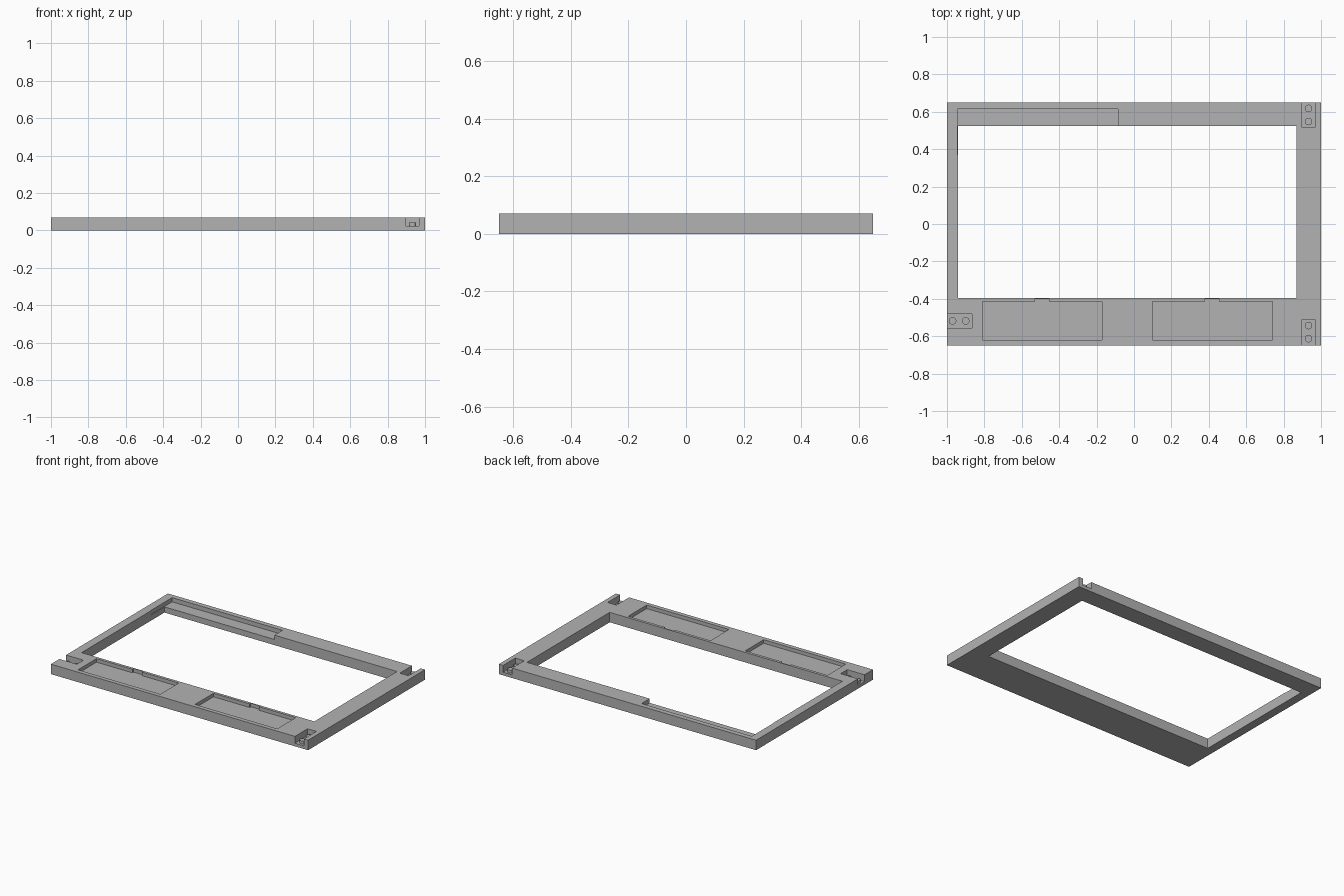
import bpy
import bmesh
from mathutils import Vector

if "Cube" in bpy.data.objects:
    bpy.data.objects.remove(bpy.data.objects["Cube"], do_unlink=True)

HEIGHT = 0.07
ABOVE = HEIGHT + 0.05
POCKET_FLOOR = 0.045
SLOT_FLOOR = 0.022
PEG_TOP = 0.042

grey = bpy.data.materials.new("plain grey")
grey.use_nodes = True
colour = (0.45, 0.45, 0.45, 1)
grey.diffuse_color = colour
grey.node_tree.nodes["Principled BSDF"].inputs["Base Color"].default_value = colour


def box(name, low, high):
    """Box spanning two opposite corners."""
    low, high = Vector(low), Vector(high)
    bm = bmesh.new()
    bmesh.ops.create_cube(bm, size=1)
    bmesh.ops.scale(bm, vec=high - low, verts=bm.verts)
    bmesh.ops.translate(bm, vec=(low + high) / 2, verts=bm.verts)
    mesh = bpy.data.meshes.new(name)
    bm.to_mesh(mesh)
    bm.free()
    obj = bpy.data.objects.new(name, mesh)
    bpy.context.collection.objects.link(obj)
    return obj


def cut(target, x0, x1, y0, y1, floor):
    """Remove a box-shaped recess that is open at the top."""
    cutter = box("cutter", (x0, y0, floor), (x1, y1, ABOVE))
    cutter.hide_render = True
    mod = target.modifiers.new("recess", "BOOLEAN")
    mod.operation = "DIFFERENCE"
    mod.solver = "EXACT"
    mod.object = cutter
    bpy.context.view_layer.objects.active = target
    bpy.ops.object.modifier_apply(modifier=mod.name)
    bpy.data.objects.remove(cutter, do_unlink=True)


def peg(name, x, y):
    bpy.ops.mesh.primitive_cylinder_add(
        vertices=32, radius=0.02, depth=PEG_TOP - SLOT_FLOOR + 0.004,
        location=(x, y, (PEG_TOP + SLOT_FLOOR - 0.004) / 2))
    obj = bpy.context.object
    obj.name = name
    obj.data.materials.append(grey)
    bpy.ops.object.shade_smooth_by_angle()


# Rectangular frame with an off-centre window
frame = box("frame", (-1, -0.65, 0), (1, 0.65, HEIGHT))
frame.data.materials.append(grey)
cut(frame, -0.94, 0.87, -0.395, 0.525, -0.05)

# Two shallow pockets on the wide front rail, each with a finger notch
for x in (-0.81, 0.10):
    cut(frame, x, x + 0.64, -0.62, -0.415, POCKET_FLOOR)
    cut(frame, x + 0.28, x + 0.355, -0.43, -0.402, POCKET_FLOOR)

# Ledge along the back rail, with a thin relief in the side rail
cut(frame, -0.943, -0.085, 0.50, 0.615, 0.04)
cut(frame, -0.943, -0.93, 0.37, 0.51, 0.04)

# Connector slots open to the outer edges
cut(frame, 0.898, 0.967, -0.70, -0.51, SLOT_FLOOR)
cut(frame, 0.898, 0.967, 0.515, 0.70, SLOT_FLOOR)
cut(frame, -1.05, -0.865, -0.555, -0.482, SLOT_FLOOR)

# Pairs of round pegs in the slots
for i, offset in enumerate((0, 0.07), 1):
    peg(f"front_peg_{i}", 0.933, -0.613 + offset)
    peg(f"back_peg_{i}", 0.933, 0.618 - offset)
    peg(f"side_peg_{i}", -0.97 + offset, -0.518)
